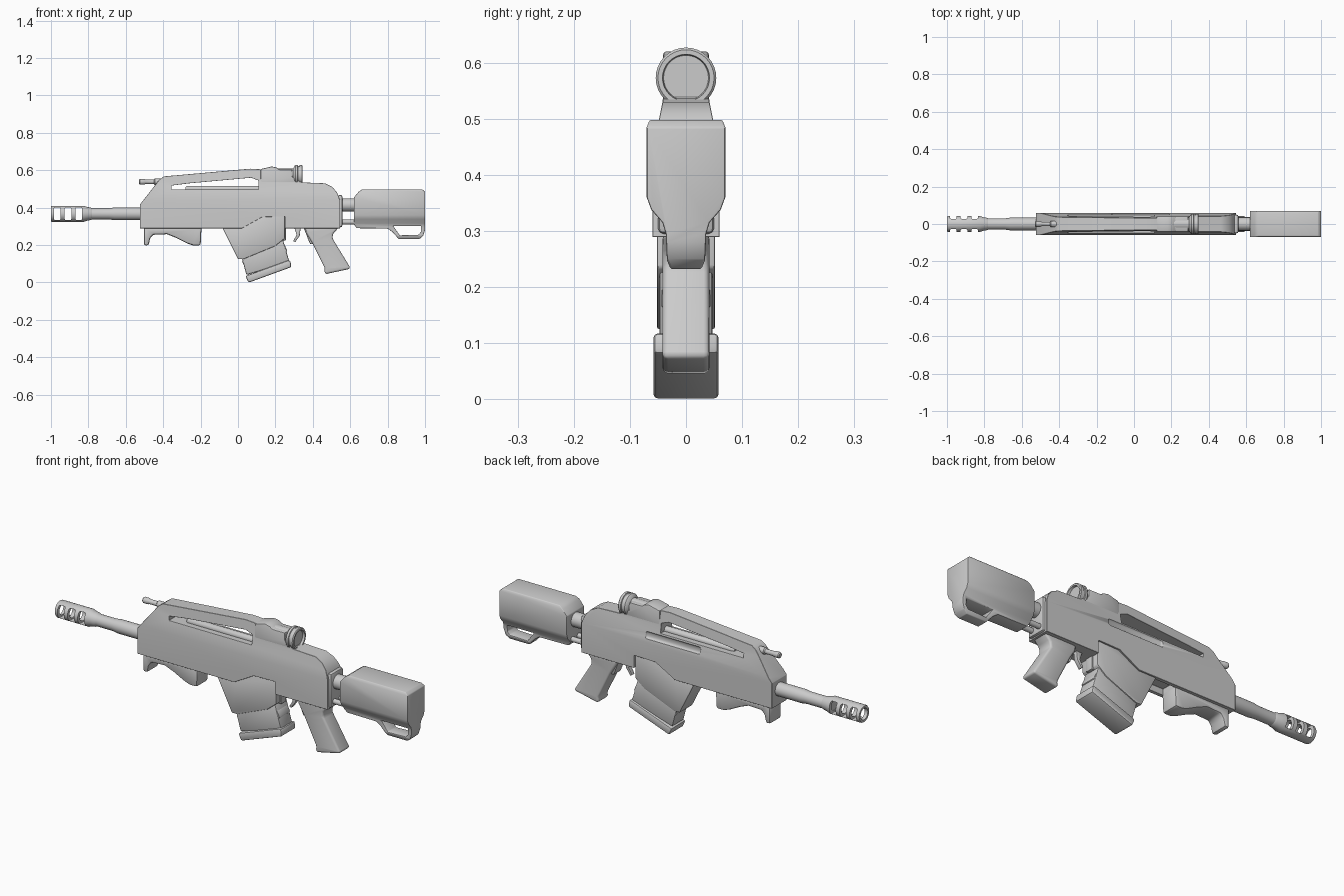
import bpy, bmesh, math


def finish(name, bm, bevel=0.0, seg=2):
    bmesh.ops.recalc_face_normals(bm, faces=bm.faces)
    me = bpy.data.meshes.new(name)
    bm.to_mesh(me)
    bm.free()
    ob = bpy.data.objects.new(name, me)
    bpy.context.collection.objects.link(ob)
    if bevel:
        round_edges(ob, bevel, seg)
    return ob


def apply(ob, mod):
    bpy.context.view_layer.objects.active = ob
    bpy.ops.object.modifier_apply(modifier=mod.name)


def round_edges(ob, width, seg=2, angle=30):
    m = ob.modifiers.new("bevel", 'BEVEL')
    m.width, m.segments, m.limit_method = width, seg, 'ANGLE'
    m.angle_limit = math.radians(angle)
    apply(ob, m)


def prism(name, pts, a, b, axis='y', bevel=0.0, seg=2):
    """Extrude an (x, z) profile along y, or a (y, z) profile along x."""
    bm = bmesh.new()
    rows = [[bm.verts.new((p, t, q) if axis == 'y' else (t, p, q)) for p, q in pts] for t in (a, b)]
    bm.faces.new(rows[0])
    bm.faces.new(rows[1])
    n = len(pts)
    for i in range(n):
        j = (i + 1) % n
        bm.faces.new((rows[0][i], rows[0][j], rows[1][j], rows[1][i]))
    return finish(name, bm, bevel, seg)


def lathe(name, prof, z, y=0.0, n=32):
    """Revolve (x, radius) points around an axis along x, with closed ends."""
    bm = bmesh.new()
    rings = [[bm.verts.new((x, y + r * math.cos(k * math.tau / n), z + r * math.sin(k * math.tau / n)))
              for k in range(n)] for x, r in prof]
    for r0, r1 in zip(rings, rings[1:]):
        for k in range(n):
            bm.faces.new((r0[k], r0[(k + 1) % n], r1[(k + 1) % n], r1[k]))
    bm.faces.new(rings[0])
    bm.faces.new(rings[-1])
    return finish(name, bm)


def boolean(ob, cutter, op='DIFFERENCE'):
    cutter.hide_render = True
    m = ob.modifiers.new("bool", 'BOOLEAN')
    m.object, m.operation, m.solver = cutter, op, 'EXACT'
    apply(ob, m)
    bpy.data.objects.remove(cutter)


def rect(x0, x1, z0, z1):
    return [(x0, z0), (x1, z0), (x1, z1), (x0, z1)]


def mirrored(half):
    return half + [(-y, z) for y, z in reversed(half)]


# receiver: side profile intersected with the tapered cross-section
body = prism("receiver", [(-.524, .289), (.02, .289), (.13, .35), (.25, .353), (.25, .289),
                          (.545, .289), (.545, .44), (.53, .48), (.505, .51), (.465, .53),
                          (.34, .535), (.21, .60), (.064, .608), (-.396, .567),
                          (-.42, .55), (-.524, .417)], -.1, .1)
boolean(body, prism("section", mirrored([(.06, .2), (.06, .44), (.042, .53), (.03, .62)]),
                    -1, 1, 'x'), 'INTERSECT')
# handle window, side slot and underside channel
boolean(body, prism("window", [(-.355, .497), (.11, .497), (.11, .545), (.07, .56),
                               (-.26, .53), (-.355, .518)], -.1, .1))
boolean(body, prism("slot", rect(-.12, .19, .455, .49), .045, .1, bevel=.01))
boolean(body, prism("channel", rect(-.2, -.03, .25, .32), -.042, .042))
round_edges(body, .004, 1, 35)
lathe("window_rod", [(-.28, .012), (-.27, .018), (.115, .018)], .499)

# sight housing and scope
prism("sight_housing", [(.12, .54), (.12, .606), (.18, .62), (.205, .615), (.22, .604),
                        (.29, .604), (.29, .565), (.34, .536), (.34, .52), (.12, .52)],
      -.041, .041, bevel=.006)
lathe("scope", [(.15, .036), (.295, .036), (.302, .05), (.307, .054), (.318, .054),
                (.320, .050), (.328, .050), (.330, .054), (.342, .054), (.346, .050),
                (.346, .042), (.335, .040)], .573)
lathe("front_rod", [(-.53, .011), (-.525, .015), (-.50, .015), (-.495, .012),
                    (-.45, .012), (-.445, .017), (-.40, .017)], .538)

# barrel and slotted muzzle brake
lathe("barrel", [(-.81, .030), (-.69, .030), (-.66, .034), (-.50, .034)], .367)
muzzle = lathe("muzzle_brake", [(-.83, .026), (-.99, .026), (-1, .029), (-1, .040), (-.995, .043),
                                (-.825, .043), (-.805, .036), (-.79, .034), (-.78, .030)], .367)
for x in (-.966, -.909, -.852):
    boolean(muzzle, prism("vent", rect(x - .018, x + .018, .334, .400), -.1, .1, bevel=.006))

# lower handguard
prism("handguard", [(-.503, .295), (-.503, .198), (-.478, .198), (-.47, .235), (-.455, .255),
                    (-.38, .258), (-.33, .238), (-.27, .208), (-.24, .198), (-.20, .198),
                    (-.195, .295)], -.046, .046, bevel=.01)

# magazine well, magazine and base plate
prism("magazine_well", [(-.082, .289), (.0, .125), (.03, .125), (.2, .195), (.25, .235),
                        (.25, .358), (.13, .358), (.02, .295), (-.082, .295)],
      -.052, .052, bevel=.005)
prism("magazine", [(.015, .15), (.045, .04), (.275, .11), (.24, .23), (.1, .23)],
      -.047, .047, bevel=.007)
prism("magazine_rib", [(.02, .113), (.035, .085), (.265, .165), (.25, .2), (.15, .175)],
      -.044, .044, bevel=.006)
prism("base_plate", [(.04, .035), (.055, .0), (.065, .002), (.285, .082), (.28, .118), (.265, .117)],
      -.058, .058, bevel=.008)
prism("magazine_catch", rect(.235, .256, .225, .30), -.02, .02, bevel=.003)

# trigger and pistol grip
prism("trigger", [(.30, .295), (.335, .295), (.33, .25), (.305, .215), (.295, .222), (.314, .255)],
      -.011, .011, bevel=.003)
prism("grip_tang", [(.35, .295), (.40, .295), (.40, .205), (.385, .205)], -.03, .03, bevel=.006)
prism("grip", [(.36, .295), (.365, .265), (.395, .215), (.465, .075), (.462, .05), (.475, .046),
               (.60, .073), (.597, .085), (.505, .235), (.508, .26), (.54, .295)],
      -.042, .042, bevel=.015, seg=3)

# rear plate and stock tubes
prism("rear_plate", rect(.535, .558, .295, .468), -.05, .05, bevel=.01)
lathe("stock_tube", [(.54, .036), (.66, .036)], .414)
for y in (-.025, .025):
    lathe("stock_rod", [(.54, .013), (.66, .013)], .323, y, 16)

# stock: side profile intersected with its rear outline, then the toe opening
stock = prism("stock", [(.62, .31), (.635, .29), (.80, .288), (.825, .27), (.86, .232), (.97, .232),
                        (.99, .25), (1, .28), (1, .485), (.985, .498), (.665, .498),
                        (.645, .485), (.62, .455)], -.1, .1)
boolean(stock, prism("outline", mirrored([(.022, .22), (.034, .248), (.036, .295), (.042, .315),
                                          (.062, .338), (.07, .36), (.07, .485), (.06, .51)]),
                     0, 2, 'x'), 'INTERSECT')
boolean(stock, prism("toe_opening", [(.83, .302), (.865, .252), (.965, .255), (.978, .27),
                                     (.978, .302)], -.1, .1))
round_edges(stock, .005, 2, 35)

# smooth shading with crisp edges
for ob in bpy.context.scene.objects:
    bpy.ops.object.select_all(action='DESELECT')
    ob.select_set(True)
    bpy.context.view_layer.objects.active = ob
    bpy.ops.object.shade_smooth_by_angle(angle=math.radians(35))
